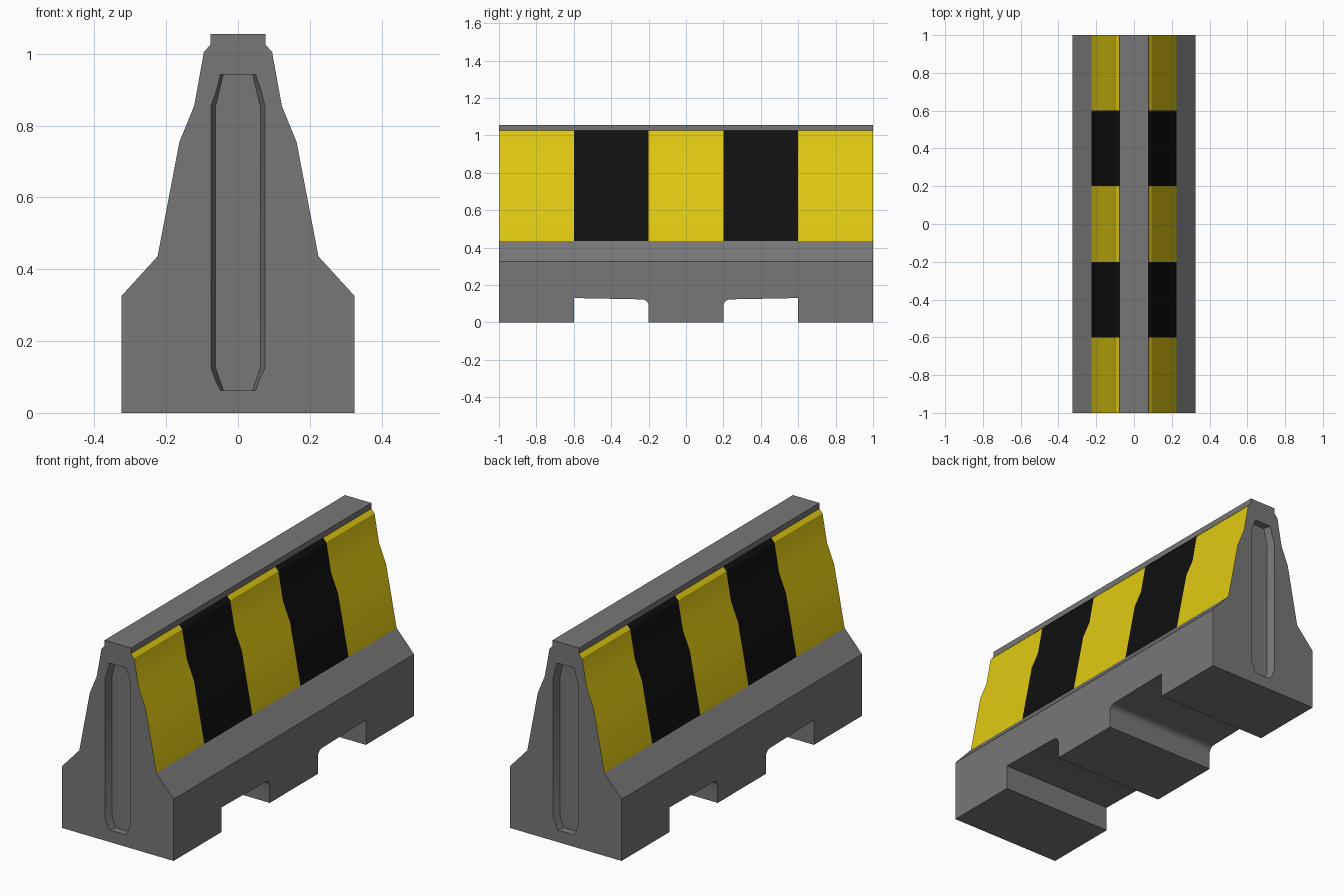
import bpy
import bmesh
from math import sin, cos, pi, radians

cube = bpy.data.objects.get("Cube")
if cube:
    bpy.data.objects.remove(cube, do_unlink=True)


def make_material(name, color):
    mat = bpy.data.materials.new(name)
    mat.use_nodes = True
    mat.diffuse_color = (*color, 1)
    bsdf = mat.node_tree.nodes["Principled BSDF"]
    bsdf.inputs["Base Color"].default_value = (*color, 1)
    bsdf.inputs["Roughness"].default_value = 0.8
    return mat


CONCRETE = make_material("concrete grey", (0.185, 0.185, 0.185))
YELLOW = make_material("warning yellow", (0.75, 0.59, 0.006))
BLACK = make_material("warning black", (0.005, 0.005, 0.005))


def loft(name, rings, materials):
    """Skin closed rings of points into a capped solid."""
    bm = bmesh.new()
    loops = [[bm.verts.new(p) for p in ring] for ring in rings]
    count = len(loops[0])
    for a, b in zip(loops, loops[1:]):
        for i in range(count):
            j = (i + 1) % count
            bm.faces.new((a[i], a[j], b[j], b[i]))
    bm.faces.new(loops[0])
    bm.faces.new(loops[-1])
    bmesh.ops.recalc_face_normals(bm, faces=bm.faces)
    mesh = bpy.data.meshes.new(name)
    bm.to_mesh(mesh)
    bm.free()
    for mat in materials:
        mesh.materials.append(mat)
    obj = bpy.data.objects.new(name, mesh)
    bpy.context.collection.objects.link(obj)
    return obj


# Barrier body: mirrored profile swept along y, split at the stripe borders
half = [(0.325, 0), (0.325, 0.325), (0.224, 0.436), (0.163, 0.755),
        (0.122, 0.855), (0.095, 1.005), (0.077, 1.025), (0.077, 1.055)]
profile = half + [(-x, z) for x, z in reversed(half)]
stations = [-1, -0.6, -0.2, 0.2, 0.6, 1]
body = loft("barrier_body", [[(x, y, z) for x, z in profile] for y in stations],
            [CONCRETE, YELLOW, BLACK])

# Stripes: sloping side faces between the shoulder and the cap
for face in body.data.polygons:
    c = face.center
    if abs(face.normal.y) < 0.5 and 0.44 < c.z < 1.02 and abs(c.x) > 0.05:
        face.material_index = 1 + int((c.y + 1) / 0.4) % 2

cutters = []
for side in (-1, 1):
    # Fork slots: square outer corner, rounded inner corner
    r = 0.035
    slot = [(0.6, -0.1), (0.6, 0.13)]
    slot += [(0.2 + r - r * sin(a), 0.088 + r * cos(a))
             for a in (i * pi / 10 for i in range(6))]
    slot.append((0.2, -0.1))
    cutters.append(loft("fork_slot_cutter",
                        [[(x, side * y, z) for y, z in slot] for x in (-0.5, 0.5)],
                        [CONCRETE]))
    # End groove: long octagon that narrows with depth
    groove = [(0.075, 0.125), (0.075, 0.855), (0.049, 0.942),
              (-0.049, 0.942), (-0.075, 0.855), (-0.075, 0.125),
              (-0.049, 0.063), (0.049, 0.063)]
    cutters.append(loft("end_groove_cutter",
                        [[(x * s, side * y, z) for x, z in groove]
                         for y, s in ((1.04, 1.17), (0.96, 0.83))],
                        [CONCRETE]))

# Carve the slots and grooves, then discard the cutters
bpy.ops.object.select_all(action='DESELECT')
bpy.context.view_layer.objects.active = body
body.select_set(True)
for cutter in cutters:
    cutter.hide_render = True
    mod = body.modifiers.new("carve", 'BOOLEAN')
    mod.operation = 'DIFFERENCE'
    mod.solver = 'EXACT'
    mod.object = cutter
    bpy.ops.object.modifier_apply(modifier=mod.name)
    bpy.data.objects.remove(cutter, do_unlink=True)

bpy.ops.object.shade_smooth_by_angle(angle=radians(30))
